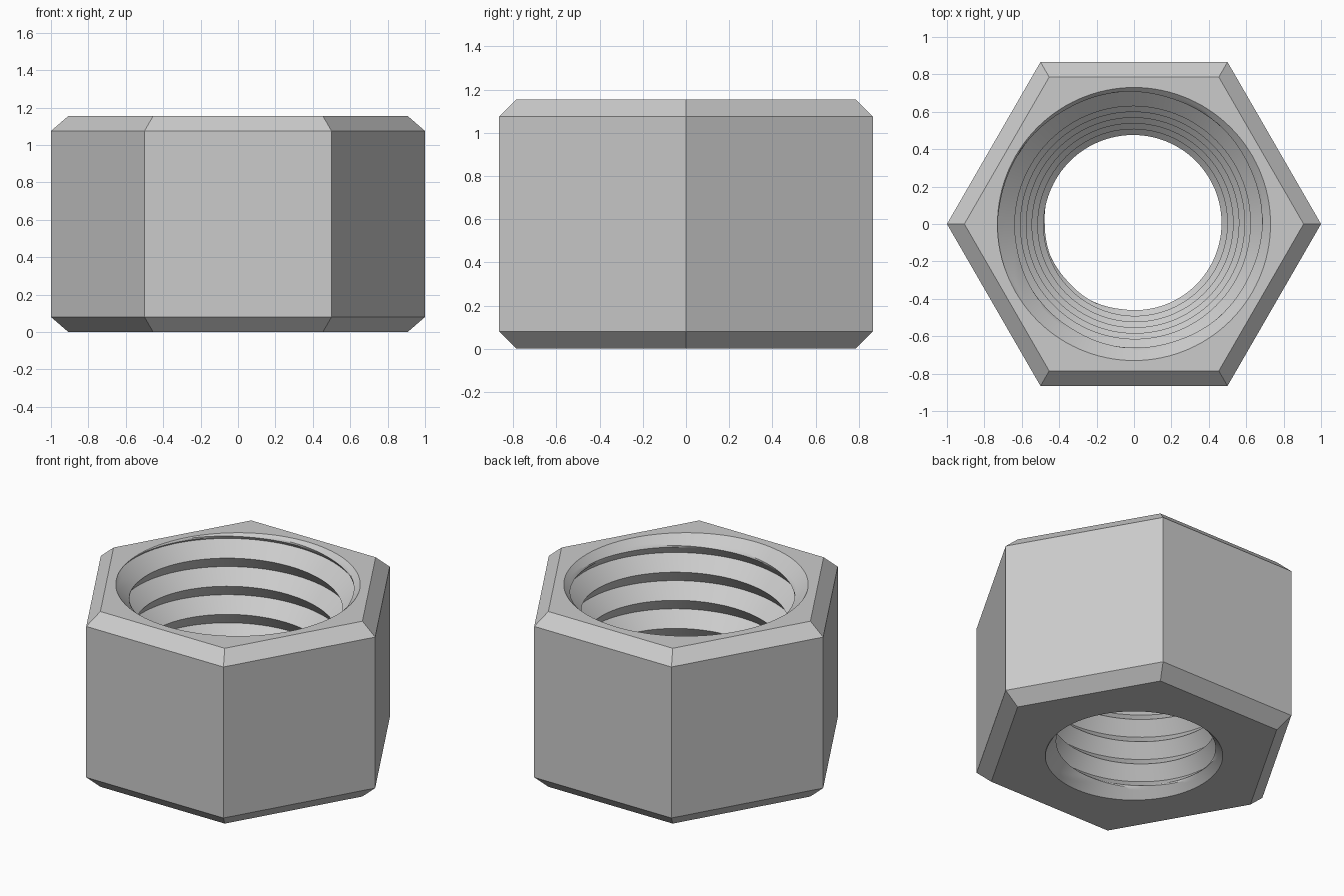
import bpy, bmesh
from math import cos, sin, pi

old = bpy.data.objects.get("Cube")
if old:
    bpy.data.objects.remove(old, do_unlink=True)

HEIGHT = 1.155
SEGMENTS = 120            # columns around the bore
STEPS = 16                # rows per thread turn
PITCH = 0.171
DEPTH = 0.08
TAPER = 0.18
CREST_Z = 0.972           # height of one crest at angle zero
TOP_R, BOTTOM_R = 0.73, 0.53

# Steel material
steel = bpy.data.materials.new("grey steel")
steel.use_nodes = True
colour = (0.6, 0.6, 0.6, 1)
steel.diffuse_color = colour
steel.node_tree.nodes["Principled BSDF"].inputs["Base Color"].default_value = colour

bm = bmesh.new()


def polar(radius, angle, z):
    return bm.verts.new((radius * cos(angle), radius * sin(angle), z))


def bore_radius(z, phase):
    """Tapered V thread, opened by a countersink at each end."""
    crest = 0.655 - TAPER * (HEIGHT - z)
    thread = crest + DEPTH * (1 - abs(2 * phase - 1))
    return max(thread, TOP_R - (HEIGHT - z), BOTTOM_R - z)


# Threaded bore: columns of rows that climb with the helix
rows = range(-8 * STEPS, 4 * STEPS)
columns = []
for i in range(SEGMENTS):
    angle = 2 * pi * i / SEGMENTS
    column = {}
    for k in rows:
        z = CREST_Z + PITCH * (k / STEPS + i / SEGMENTS)
        if z <= 0:
            column[k] = polar(BOTTOM_R, angle, 0)
        elif z >= HEIGHT:
            column[k] = polar(TOP_R, angle, HEIGHT)
        else:
            column[k] = polar(bore_radius(z, (k % STEPS) / STEPS), angle, z)
    columns.append(column)

for i, here in enumerate(columns):
    last = i == SEGMENTS - 1
    there = columns[0] if last else columns[i + 1]
    shift = STEPS if last else 0
    for k in rows:
        if k + shift + 1 in there and k + 1 in here:
            bm.faces.new((here[k], here[k + 1],
                          there[k + shift + 1], there[k + shift]))

# Bevelled hexagonal outside
levels = [(0.907, 0), (1, 0.08), (1, HEIGHT - 0.08), (0.907, HEIGHT)]
rings = [[polar(r, j * pi / 3, z) for j in range(6)] for r, z in levels]
for low, high in zip(rings, rings[1:]):
    for j in range(6):
        n = (j + 1) % 6
        bm.faces.new((low[j], low[n], high[n], high[j]))

# End faces between hexagon and bore
side = SEGMENTS // 6
for ring, radius, z in ((rings[0], BOTTOM_R, 0), (rings[-1], TOP_R, HEIGHT)):
    rim = [polar(radius, 2 * pi * i / SEGMENTS, z) for i in range(SEGMENTS)]
    for j in range(6):
        arc = [rim[(j * side + s) % SEGMENTS] for s in range(side + 1)]
        bm.faces.new([ring[(j + 1) % 6], ring[j]] + arc)

bmesh.ops.remove_doubles(bm, verts=bm.verts, dist=1e-5)
bmesh.ops.recalc_face_normals(bm, faces=bm.faces)

mesh = bpy.data.meshes.new("hex_nut")
bm.to_mesh(mesh)
bm.free()
mesh.materials.append(steel)
nut = bpy.data.objects.new("hex_nut", mesh)
bpy.context.collection.objects.link(nut)

# Smooth thread, crisp edges
bpy.ops.object.select_all(action="DESELECT")
nut.select_set(True)
bpy.context.view_layer.objects.active = nut
bpy.ops.object.shade_smooth_by_angle(angle=pi / 7)
